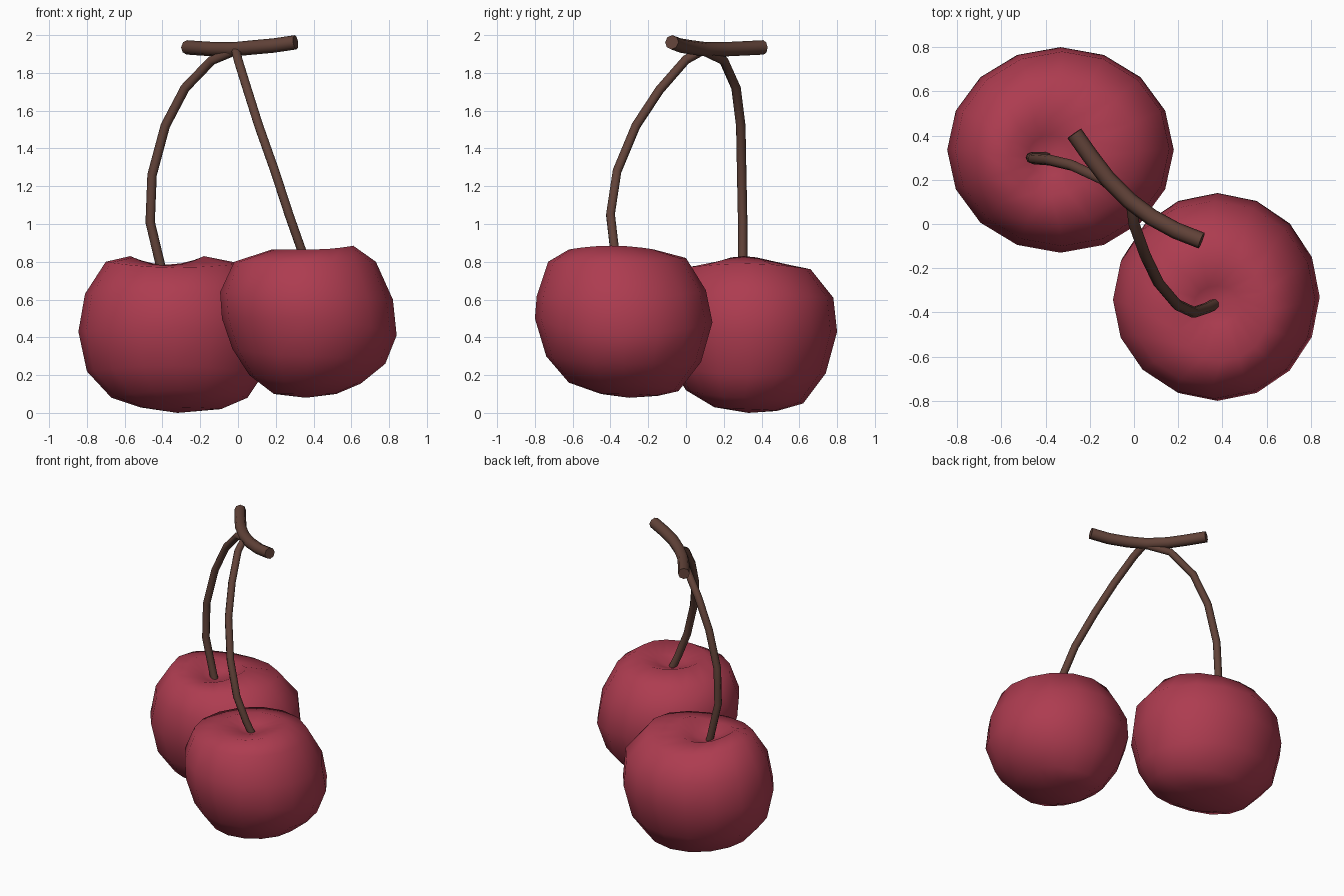
import bpy, bmesh
from math import sin, cos, pi, radians


def material(name, color):
    m = bpy.data.materials.new(name)
    m.diffuse_color = (*color, 1)
    return m


RED = material("cherry_red", (0.42, 0.045, 0.08))
BROWN = material("bark_brown", (0.12, 0.055, 0.04))


def finish(ob, mat, angle):
    ob.data.materials.clear()
    ob.data.materials.append(mat)
    bpy.ops.object.select_all(action='DESELECT')
    ob.select_set(True)
    bpy.context.view_layer.objects.active = ob
    bpy.ops.object.shade_smooth_by_angle(angle=radians(angle))


def cherry(name, bottom, rings, top, n=16):
    """Loft of uneven rings; each ring is left (x, z), right (x, z), front (y, z), back (y, z)."""
    bm = bmesh.new()
    loops = []
    for xl, zl, xr, zr, yf, zf, yb, zb in rings:
        loop = []
        for i in range(n):
            c, s = cos(2 * pi * i / n), sin(2 * pi * i / n)
            x = (xl + xr) / 2 + (xr - xl) / 2 * c
            y = (yf + yb) / 2 + (yb - yf) / 2 * s
            z = c * c * (zr if c > 0 else zl) + s * s * (zb if s > 0 else zf)
            loop.append(bm.verts.new((x, y, z)))
        loops.append(loop)
    b, t = bm.verts.new(bottom), bm.verts.new(top)
    for i in range(n):
        j = (i + 1) % n
        bm.faces.new((b, loops[0][j], loops[0][i]))
        bm.faces.new((t, loops[-1][i], loops[-1][j]))
        for lo, hi in zip(loops, loops[1:]):
            bm.faces.new((lo[i], lo[j], hi[j], hi[i]))
    bmesh.ops.recalc_face_normals(bm, faces=bm.faces)
    me = bpy.data.meshes.new(name)
    bm.to_mesh(me)
    bm.free()
    ob = bpy.data.objects.new(name, me)
    bpy.context.collection.objects.link(ob)
    finish(ob, RED, 60)


def tube(name, points, radius):
    """Eight-sided capped tube along a path."""
    cu = bpy.data.curves.new(name, 'CURVE')
    cu.dimensions = '3D'
    cu.bevel_depth = radius
    cu.bevel_resolution = 2
    cu.use_fill_caps = True
    sp = cu.splines.new('POLY')
    sp.points.add(len(points) - 1)
    for p, co in zip(sp.points, points):
        p.co = (*co, 1)
    ob = bpy.data.objects.new(name, cu)
    bpy.context.collection.objects.link(ob)
    bpy.ops.object.select_all(action='DESELECT')
    ob.select_set(True)
    bpy.context.view_layer.objects.active = ob
    bpy.ops.object.convert(target='MESH')
    finish(bpy.context.object, BROWN, 50)


# Back-left cherry
cherry("left_cherry", (-0.32, 0.33, 0.0), [
    (-0.52, 0.03, -0.09, 0.02, 0.15, 0.03, 0.48, 0.01),
    (-0.67, 0.08, 0.05, 0.08, 0.00, 0.12, 0.62, 0.05),
    (-0.80, 0.22, 0.13, 0.20, -0.08, 0.25, 0.74, 0.21),
    (-0.845, 0.43, 0.18, 0.42, -0.13, 0.45, 0.80, 0.43),
    (-0.81, 0.63, 0.16, 0.62, -0.10, 0.63, 0.78, 0.61),
    (-0.70, 0.80, 0.02, 0.79, 0.00, 0.77, 0.66, 0.76),
    (-0.57, 0.83, -0.18, 0.83, 0.13, 0.78, 0.48, 0.785),
    (-0.48, 0.77, -0.28, 0.77, 0.22, 0.75, 0.40, 0.75),
], (-0.39, 0.31, 0.73))

# Front-right cherry
cherry("right_cherry", (0.36, -0.30, 0.08), [
    (0.19, 0.10, 0.52, 0.10, -0.45, 0.10, -0.15, 0.09),
    (0.06, 0.20, 0.65, 0.155, -0.62, 0.16, -0.04, 0.115),
    (-0.03, 0.34, 0.78, 0.26, -0.74, 0.30, 0.08, 0.27),
    (-0.085, 0.50, 0.84, 0.41, -0.80, 0.50, 0.14, 0.48),
    (-0.095, 0.64, 0.82, 0.60, -0.79, 0.62, 0.105, 0.65),
    (-0.02, 0.80, 0.73, 0.80, -0.73, 0.80, 0.00, 0.82),
    (0.18, 0.865, 0.61, 0.885, -0.62, 0.865, -0.17, 0.865),
    (0.27, 0.83, 0.48, 0.85, -0.45, 0.83, -0.28, 0.83),
], (0.36, -0.36, 0.80))

# Stems
tube("left_stem", [(-0.39, 0.30, 0.70), (-0.41, 0.30, 0.78), (-0.465, 0.30, 1.01),
                   (-0.455, 0.295, 1.26), (-0.385, 0.29, 1.52), (-0.28, 0.265, 1.72),
                   (-0.14, 0.20, 1.865), (-0.02, 0.10, 1.915)], 0.025)
tube("right_stem", [(0.37, -0.36, 0.78), (0.33, -0.38, 0.88), (0.27, -0.40, 1.05),
                    (0.195, -0.365, 1.28), (0.11, -0.265, 1.52), (0.05, -0.14, 1.71),
                    (0.0, 0.0, 1.87), (-0.01, 0.08, 1.915)], 0.025)

# Twig joining the stems
tube("twig", [(-0.27, 0.41, 1.935), (-0.20, 0.31, 1.93), (-0.12, 0.205, 1.925),
              (-0.02, 0.105, 1.925), (0.08, 0.03, 1.935), (0.19, -0.03, 1.945),
              (0.305, -0.075, 1.962)], 0.038)
